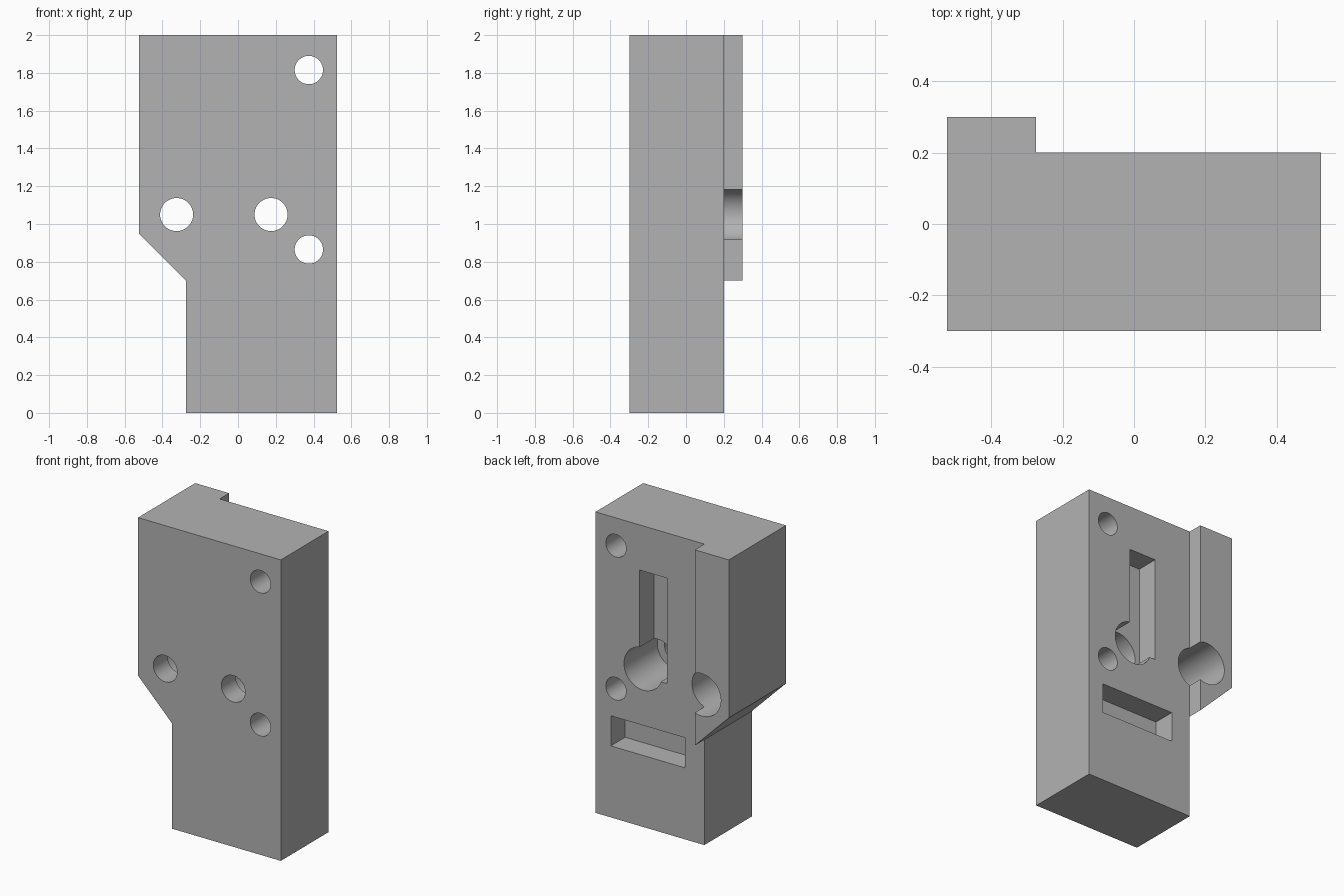
import bpy, bmesh, math
from mathutils import Matrix

cube = bpy.data.objects.get("Cube")
if cube:
    bpy.data.objects.remove(cube, do_unlink=True)

FRONT, BACK, RAIL_BACK = -0.3, 0.2, 0.3

grey = bpy.data.materials.new("plain grey")
grey.use_nodes = True
colour = (0.45, 0.45, 0.45, 1)
grey.diffuse_color = colour
grey.node_tree.nodes["Principled BSDF"].inputs["Base Color"].default_value = colour


def make_object(name, bm):
    bmesh.ops.recalc_face_normals(bm, faces=bm.faces)
    mesh = bpy.data.meshes.new(name)
    bm.to_mesh(mesh)
    bm.free()
    mesh.materials.append(grey)
    obj = bpy.data.objects.new(name, mesh)
    bpy.context.collection.objects.link(obj)
    return obj


def extrude_back(bm, faces, depth):
    """Extrude a region towards +y and return its new cap faces."""
    new = bmesh.ops.extrude_face_region(bm, geom=faces)["geom"]
    verts = [g for g in new if isinstance(g, bmesh.types.BMVert)]
    bmesh.ops.translate(bm, verts=verts, vec=(0, depth, 0))
    return [g for g in new if isinstance(g, bmesh.types.BMFace)]


# Block: front outline in two panels, with the side panel raised into a rail
def block():
    bm = bmesh.new()
    outline = [(-0.275, 0), (0.525, 0), (0.525, 2), (-0.275, 2),
               (-0.275, 0.7), (-0.525, 0.95), (-0.525, 2)]
    v = [bm.verts.new((x, FRONT, z)) for x, z in outline]
    main = bm.faces.new([v[i] for i in (0, 1, 2, 3, 4)])
    side = bm.faces.new([v[i] for i in (4, 3, 6, 5)])
    caps = extrude_back(bm, [main, side], BACK - FRONT)
    rail = min(caps, key=lambda f: f.calc_center_median().x)
    old = rail
    extrude_back(bm, [rail], RAIL_BACK - BACK)
    if old.is_valid:
        bm.faces.remove(old)
    bmesh.ops.recalc_face_normals(bm, faces=bm.faces)
    bmesh.ops.dissolve_limit(bm, angle_limit=0.01, verts=bm.verts, edges=bm.edges)
    return make_object("mounting_block", bm)


def cut(target, cutter):
    cutter.hide_render = True
    mod = target.modifiers.new(cutter.name, "BOOLEAN")
    mod.operation = "DIFFERENCE"
    mod.solver = "EXACT"
    mod.object = cutter
    bpy.ops.object.select_all(action="DESELECT")
    bpy.context.view_layer.objects.active = target
    target.select_set(True)
    bpy.ops.object.modifier_apply(modifier=mod.name)
    bpy.data.objects.remove(cutter, do_unlink=True)


def drill(name, x, z, radius, y0, y1):
    bm = bmesh.new()
    place = Matrix.Translation((x, (y0 + y1) / 2, z)) @ Matrix.Rotation(math.pi / 2, 4, "X")
    bmesh.ops.create_cone(bm, cap_ends=True, segments=64, radius1=radius,
                          radius2=radius, depth=y1 - y0, matrix=place)
    return make_object(name, bm)


def pocket(name, x0, x1, z0, z1, depth):
    bm = bmesh.new()
    top = BACK + 0.05
    size = (x1 - x0, depth + 0.05, z1 - z0)
    centre = ((x0 + x1) / 2, top - size[1] / 2, (z0 + z1) / 2)
    bmesh.ops.create_cube(bm, size=1, matrix=Matrix.Translation(centre) @ Matrix.Diagonal((*size, 1)))
    return make_object(name, bm)


body = block()

# Pockets in the back
cut(body, pocket("upright_slot", 0.0, 0.2, 1.0, 1.7, 0.15))
cut(body, pocket("cross_slot", -0.1325, 0.4125, 0.475, 0.675, 0.15))

# Counterbored bolt holes
for x in (-0.325, 0.175):
    cut(body, drill("counterbore", x, 1.05, 0.141, -0.15, 0.5))
    cut(body, drill("bolt_hole", x, 1.05, 0.0875, -0.5, 0.5))

# Plain pin holes
for z in (0.865, 1.815):
    cut(body, drill("pin_hole", 0.375, z, 0.075, -0.5, 0.5))

bpy.ops.object.shade_smooth_by_angle(angle=math.radians(30))
